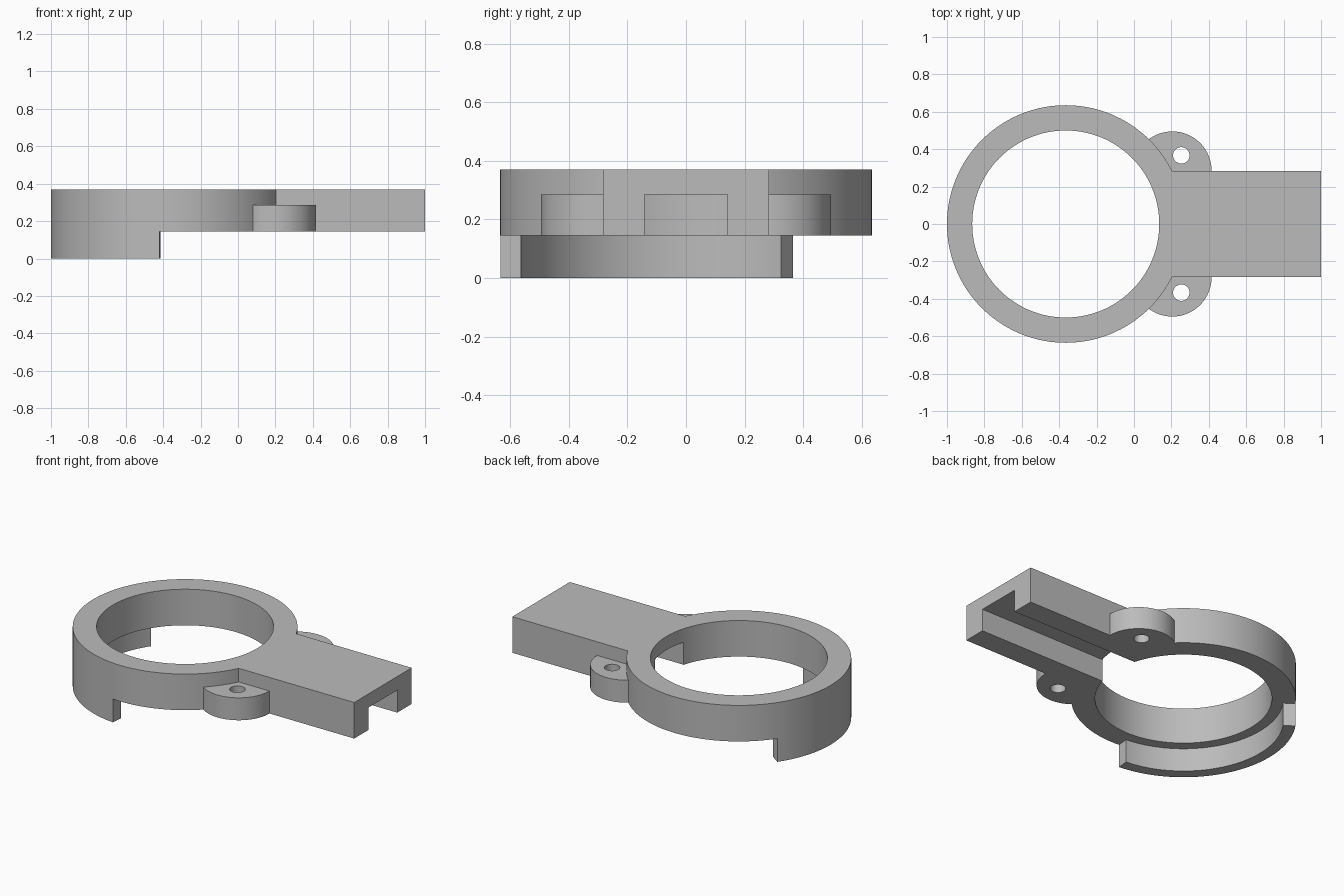
import bpy
import bmesh
from math import cos, sin, radians

cube = bpy.data.objects.get("Cube")
if cube:
    bpy.data.objects.remove(cube, do_unlink=True)

grey = bpy.data.materials.new("plain grey")
grey.use_nodes = True
grey.diffuse_color = (0.5, 0.5, 0.5, 1)
grey.node_tree.nodes["Principled BSDF"].inputs["Base Color"].default_value = (0.5, 0.5, 0.5, 1)

BASE, TOP, LEDGE = 0.145, 0.37, 0.285   # underside, top and ear/channel heights
RING_X, RING_R, HOLE_R, SKIRT_R = -0.365, 0.635, 0.5, 0.565
ARM_Y, CHANNEL_Y = 0.283, 0.141


def prism(name, outline, z0, z1):
    """Extrude a counter-clockwise outline from z0 to z1."""
    bm = bmesh.new()
    face = bm.faces.new([bm.verts.new((x, y, z0)) for x, y in outline])
    top = bmesh.ops.extrude_face_region(bm, geom=[face])["geom"]
    bmesh.ops.translate(bm, vec=(0, 0, z1 - z0),
                        verts=[g for g in top if isinstance(g, bmesh.types.BMVert)])
    bmesh.ops.recalc_face_normals(bm, faces=bm.faces)
    mesh = bpy.data.meshes.new(name)
    bm.to_mesh(mesh)
    bm.free()
    mesh.materials.append(grey)
    obj = bpy.data.objects.new(name, mesh)
    bpy.context.collection.objects.link(obj)
    return obj


def arc(cx, cy, r, start, end, steps):
    angles = [radians(start + (end - start) * i / steps) for i in range(steps + 1)]
    return [(cx + r * cos(a), cy + r * sin(a)) for a in angles]


def disc(name, cx, cy, r, z0, z1, sides=64):
    return prism(name, arc(cx, cy, r, 0, 360, sides)[:-1], z0, z1)


def box(name, x0, x1, half_y, z0, z1):
    return prism(name, [(x0, -half_y), (x1, -half_y), (x1, half_y), (x0, half_y)], z0, z1)


def combine(target, tool, operation):
    bpy.context.view_layer.objects.active = target
    mod = target.modifiers.new(operation, "BOOLEAN")
    mod.operation, mod.solver, mod.object = operation, "EXACT", tool
    bpy.ops.object.modifier_apply(modifier=mod.name)
    bpy.data.objects.remove(tool, do_unlink=True)


# Ring, arm and the two screw ears make one solid body
body = disc("ring_and_arm", RING_X, 0, RING_R, BASE, TOP, 144)
combine(body, box("arm", 0, 1, ARM_Y, BASE, TOP), "UNION")
for side in (-1, 1):
    combine(body, disc("ear", 0.205, side * 0.285, 0.21, BASE, LEDGE), "UNION")

# Openings: round hole, cable channel under the arm, screw holes
combine(body, disc("hole", RING_X, 0, HOLE_R, -0.1, 0.5, 144), "DIFFERENCE")
combine(body, box("channel", -0.1, 1.1, CHANNEL_Y, 0, LEDGE), "DIFFERENCE")
for side in (-1, 1):
    combine(body, disc("screw_hole", 0.253, side * 0.367, 0.044, 0, 0.34, 32), "DIFFERENCE")

# Thin skirt hanging below a third of the ring
skirt = prism("skirt", arc(RING_X, 0, RING_R, 145, 265, 48)
              + arc(RING_X, 0, SKIRT_R, 265, 145, 48), 0, BASE)

for obj in (body, skirt):
    bpy.ops.object.select_all(action="DESELECT")
    obj.select_set(True)
    bpy.context.view_layer.objects.active = obj
    bpy.ops.object.shade_smooth_by_angle(angle=radians(30))
